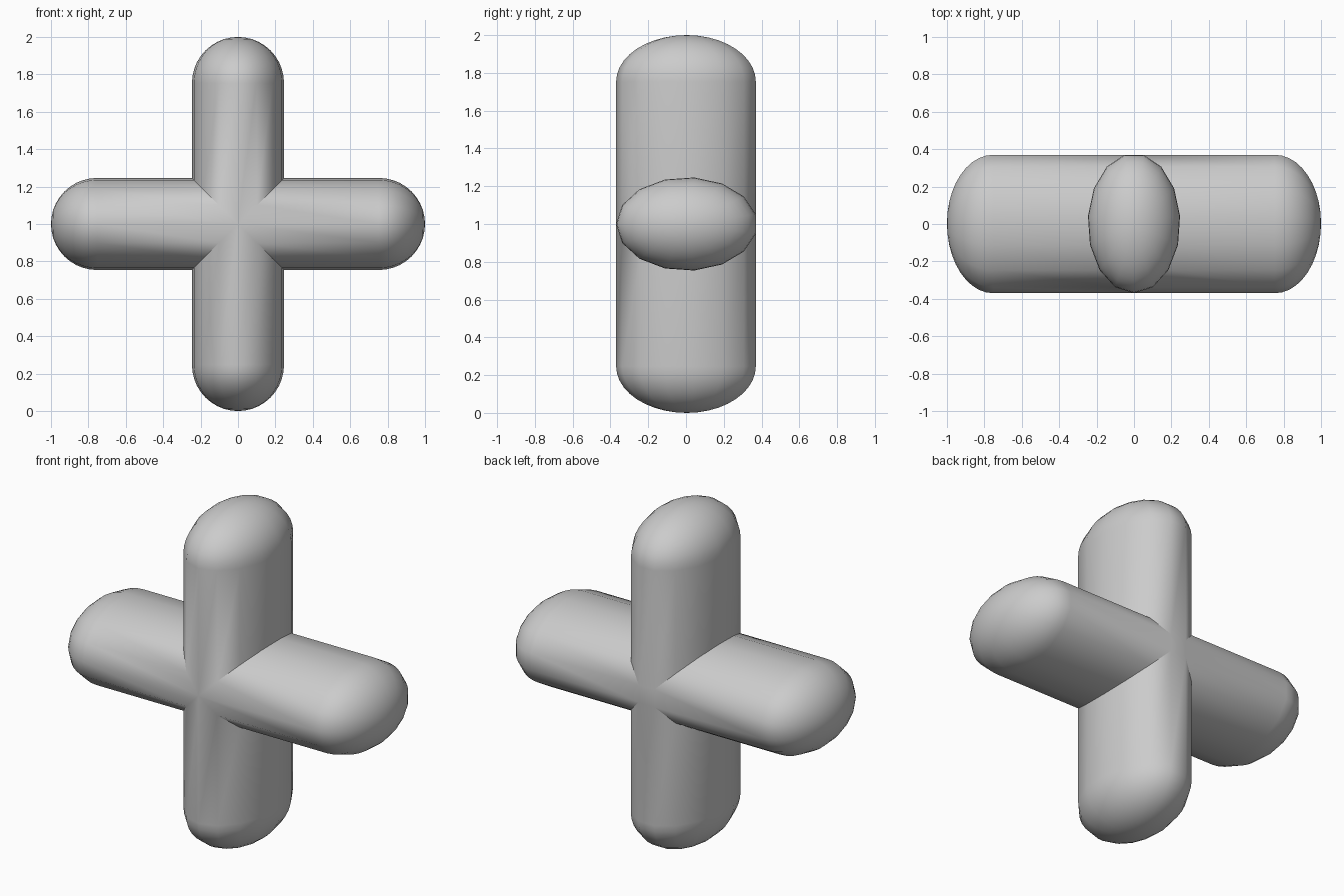
import bpy, bmesh
from math import sin, cos, pi
from mathutils import Matrix

if "Cube" in bpy.data.objects:
    bpy.data.objects.remove(bpy.data.objects["Cube"])

SIDES, CAP_RINGS = 15, 10
RX, RY, CAP = 0.2475, 0.374, 0.247   # oval section and rounded end height
Y_SHIFT = 0.004                      # centres the odd-sided section in depth

bm = bmesh.new()


def add_arm(turn):
    """One rounded oval arm whose inner end is mitred to meet its neighbours."""
    def vert(x, y, z):
        return bm.verts.new(turn @ Matrix.Translation((x, y + Y_SHIFT, z)).translation)

    def ring(scale, z):
        out = []
        for i in range(SIDES):
            a = -pi / 2 + 2 * pi * i / SIDES
            x, y = RX * scale * cos(a), RY * scale * sin(a)
            out.append(vert(x, y, abs(x) if z is None else z))
        return out

    rings = [ring(1, None)]
    for k in range(CAP_RINGS):
        t = pi / 2 * k / CAP_RINGS
        rings.append(ring(cos(t), 1 - CAP + CAP * sin(t)))
    tip = vert(0, 0, 1)
    for lo, hi in zip(rings, rings[1:]):
        for i in range(SIDES):
            j = (i + 1) % SIDES
            bm.faces.new((lo[i], lo[j], hi[j], hi[i]))
    for i in range(SIDES):
        bm.faces.new((rings[-1][i], rings[-1][(i + 1) % SIDES], tip))


# four arms around the depth axis
for q in range(4):
    add_arm(Matrix.Rotation(q * pi / 2, 3, 'Y'))

# weld mitres and close the small flat square at the back of the crossing
bmesh.ops.remove_doubles(bm, verts=bm.verts, dist=1e-4)
bmesh.ops.holes_fill(bm, edges=[e for e in bm.edges if e.is_boundary], sides=4)
bmesh.ops.recalc_face_normals(bm, faces=bm.faces)
bmesh.ops.translate(bm, verts=bm.verts, vec=(0, 0, 1))

mesh = bpy.data.meshes.new("rounded_cross")
bm.to_mesh(mesh)
bm.free()
cross = bpy.data.objects.new("rounded_cross", mesh)
bpy.context.collection.objects.link(cross)
bpy.context.view_layer.objects.active = cross
cross.select_set(True)
bpy.ops.object.shade_smooth_by_angle(angle=0.7)
